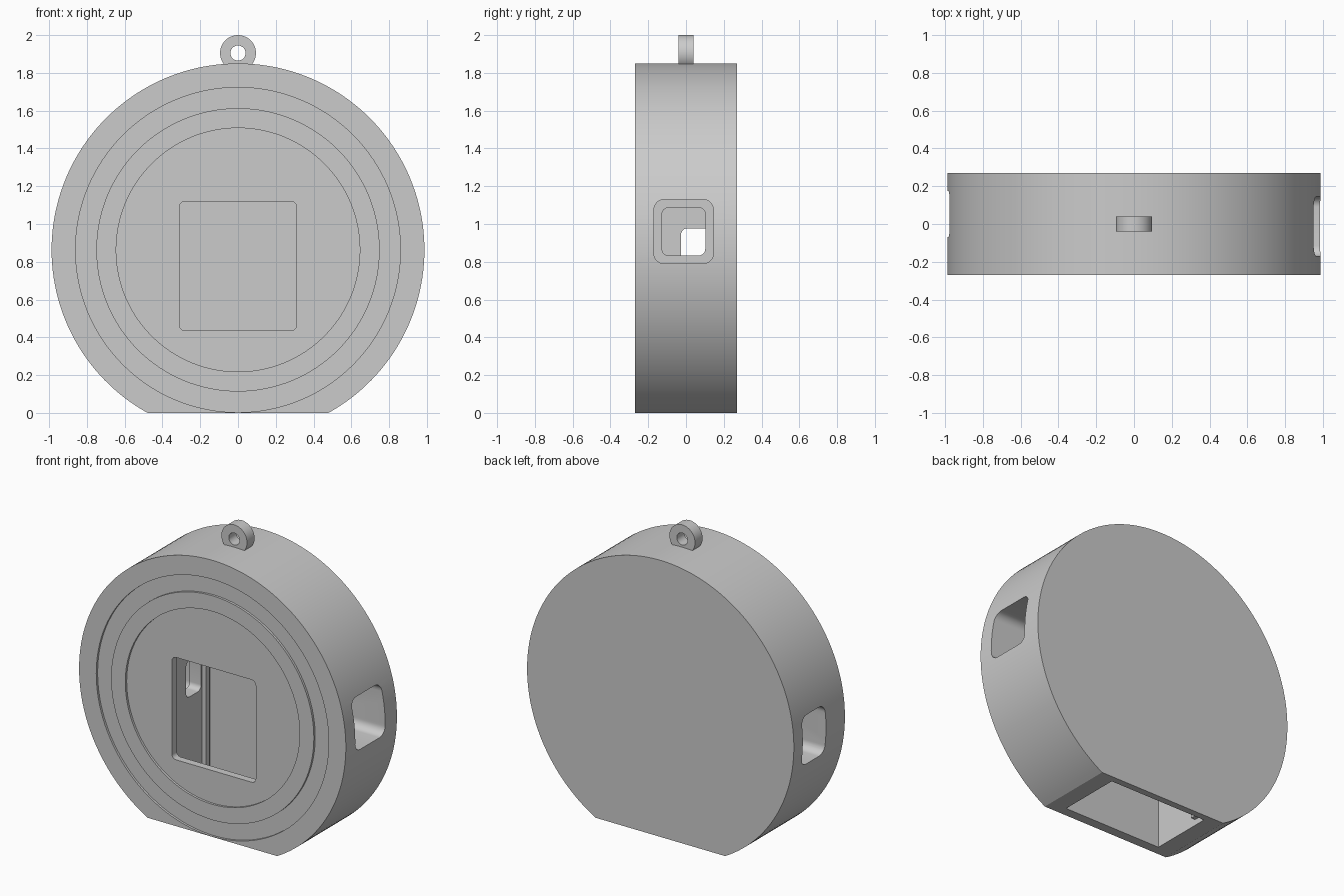
import bpy, bmesh
from math import sin, cos, pi, asin, radians

if "Cube" in bpy.data.objects:
    bpy.data.objects.remove(bpy.data.objects["Cube"])

R, CZ = 0.987, 0.863            # body radius and centre height
FRONT, BACK = -0.27, 0.27
STEP = 0.015                    # depth of the shallow front recesses

grey = bpy.data.materials.new("light_grey")
grey.use_nodes = True
grey.diffuse_color = (0.6, 0.6, 0.6, 1)
grey.node_tree.nodes["Principled BSDF"].inputs["Base Color"].default_value = (0.6, 0.6, 0.6, 1)


def prism(name, outline, axis, a, b):
    """Extrude a closed 2D outline along x or y, from a to b."""
    bm = bmesh.new()
    place = (lambda u, v, d: (d, u, v)) if axis == "x" else (lambda u, v, d: (u, d, v))
    ends = [[bm.verts.new(place(u, v, d)) for u, v in outline] for d in (a, b)]
    for end in ends:
        bm.faces.new(end)
    n = len(outline)
    for i in range(n):
        j = (i + 1) % n
        bm.faces.new((ends[0][i], ends[0][j], ends[1][j], ends[1][i]))
    bmesh.ops.recalc_face_normals(bm, faces=bm.faces)
    mesh = bpy.data.meshes.new(name)
    bm.to_mesh(mesh)
    bm.free()
    mesh.materials.append(grey)
    obj = bpy.data.objects.new(name, mesh)
    bpy.context.collection.objects.link(obj)
    return obj


def arc(cu, cv, r, start, end, steps):
    return [(cu + r * cos(start + (end - start) * i / steps),
             cv + r * sin(start + (end - start) * i / steps)) for i in range(steps + 1)]


def circle(cv, r, n=128):
    return arc(0, cv, r, 0, 2 * pi, n)[:-1]


def rounded(u0, u1, v0, v1, r):
    corners = [(u1 - r, v1 - r), (u0 + r, v1 - r), (u0 + r, v0 + r), (u1 - r, v0 + r)]
    return [p for k, (u, v) in enumerate(corners)
            for p in arc(u, v, r, k * pi / 2, (k + 1) * pi / 2, 8)]


def box(u0, u1, v0, v1):
    return [(u0, v0), (u1, v0), (u1, v1), (u0, v1)]


def boolean(target, tool, operation="DIFFERENCE"):
    mod = target.modifiers.new("cut", "BOOLEAN")
    mod.operation, mod.solver, mod.object = operation, "EXACT", tool
    graph = bpy.context.evaluated_depsgraph_get()
    result = bpy.data.meshes.new_from_object(target.evaluated_get(graph))
    target.modifiers.clear()
    target.data = result
    bpy.data.objects.remove(tool)


def smooth(obj):
    obj.data.shade_smooth()
    obj.data.set_sharp_from_angle(angle=radians(30))


# Round body with a flat foot
dip = asin(CZ / R)
body = prism("body", arc(0, CZ, R, -dip, pi + dip, 144), "y", FRONT, BACK)

# Shallow ring groove and recessed centre on the front
groove = prism("groove_cutter", circle(CZ, 0.86), "y", FRONT - 0.1, FRONT + STEP)
boolean(groove, prism("groove_core", circle(CZ, 0.75), "y", FRONT - 0.2, FRONT + 0.1))
boolean(body, groove)
boolean(body, prism("centre_cutter", circle(CZ, 0.645), "y", FRONT - 0.1, FRONT + STEP))

# Inner chamber, open at the bottom
boolean(body, prism("chamber_cutter", box(-0.365, 0.365, -0.1, 1.2), "y", -0.205, 0.225))

# Front window
boolean(body, prism("window_cutter", rounded(-0.31, 0.31, 0.435, 1.12, 0.03), "y", FRONT - 0.1, -0.1))

# Side ports: wide outer pocket, narrower opening into the chamber
for side, y0, y1, z0, z1 in ((1, -0.17, 0.145, 0.79, 1.13), (-1, -0.07, 0.175, 0.69, 1.02)):
    m = 0.043
    boolean(body, prism("pocket_cutter", rounded(y0, y1, z0, z1, 0.055), "x", side * 0.45, side * 1.1))
    boolean(body, prism("port_cutter", rounded(y0 + m, y1 - m, z0 + m, z1 - m, 0.035),
                        "x", side * 0.3, side * 0.6))
smooth(body)

# Slim rib inside the chamber
prism("chamber_rib", box(-0.37, -0.335, 0.04, 1.2), "y", 0.14, 0.175)

# Hanging loop on top
loop = prism("hanging_loop", circle(1.905, 0.095, 48), "y", -0.04, 0.04)
boolean(loop, prism("loop_cutter", circle(1.905, 0.04, 32), "y", -0.2, 0.2))
smooth(loop)
